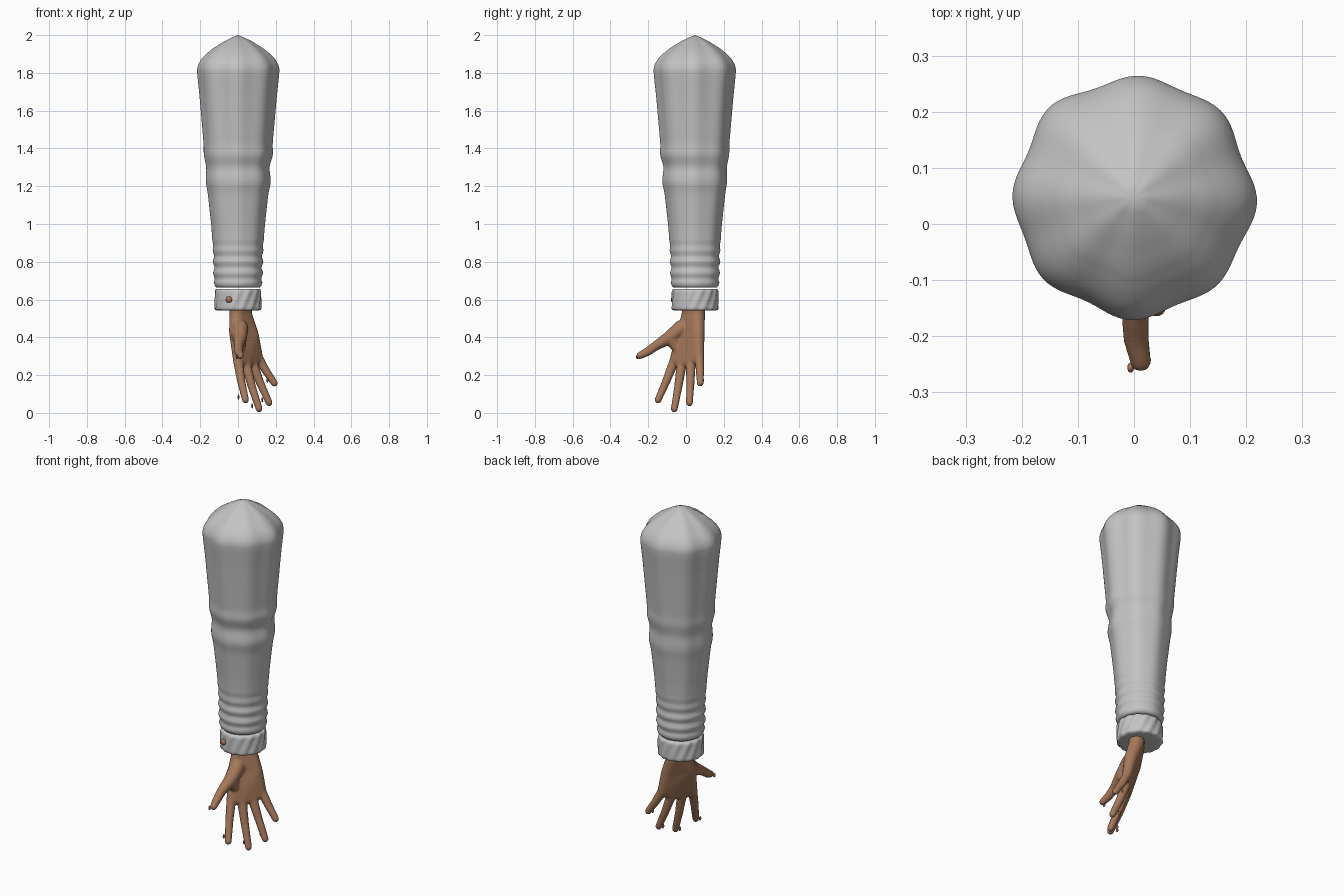
import bpy, bmesh, math
from mathutils import Vector, Matrix

if "Cube" in bpy.data.objects:
    bpy.data.objects.remove(bpy.data.objects["Cube"], do_unlink=True)


def material(name, color):
    m = bpy.data.materials.new(name)
    m.use_nodes = True
    m.diffuse_color = (*color, 1)
    m.node_tree.nodes["Principled BSDF"].inputs["Base Color"].default_value = (*color, 1)
    return m


CLOTH = material("pale grey cloth", (0.55, 0.55, 0.55))
SKIN = material("brown skin", (0.38, 0.19, 0.105))
CENTRE = Vector((0, 0.048, 0))


def finish(bm, name, mat):
    bmesh.ops.recalc_face_normals(bm, faces=bm.faces)
    me = bpy.data.meshes.new(name)
    bm.to_mesh(me)
    bm.free()
    me.materials.append(mat)
    me.shade_smooth()
    ob = bpy.data.objects.new(name, me)
    bpy.context.collection.objects.link(ob)
    return ob


def lathe(name, profile, fold, mat, sides=112, step=0.012):
    """Revolve (radius, height) points, with fold(r, angle, z) shaping the cloth."""
    pts = [profile[0]]
    for (r0, z0), (r1, z1) in zip(profile, profile[1:]):
        n = max(1, round(abs(z1 - z0) / step))
        pts += [(r0 + (r1 - r0) * i / n, z0 + (z1 - z0) * i / n) for i in range(1, n + 1)]
    bm = bmesh.new()
    rings = []
    for r, z in pts:
        ring = []
        for i in range(sides):
            a = math.tau * i / sides
            rr = fold(r, a, z) if r > 0 else 0
            ring.append(bm.verts.new(CENTRE + Vector((rr * math.cos(a), rr * math.sin(a), z))))
        rings.append(ring)
    for lo, hi in zip(rings, rings[1:]):
        for i in range(sides):
            j = (i + 1) % sides
            bm.faces.new((lo[i], lo[j], hi[j], hi[i]))
    bmesh.ops.remove_doubles(bm, verts=bm.verts, dist=0.0001)
    return finish(bm, name, mat)


def bump(z, at, width):
    return math.exp(-((z - at) / width) ** 2)


def sleeve_fold(r, a, z):
    # lengthwise drapes, strongest at the shoulder
    drape = 0.006 + 0.022 * min(1, max(0, (z - 0.7) / 1.1))
    lobes = math.cos(8 * a + 0.25) + 0.35 * math.cos(5 * a + 1)
    out = r * (1 + drape * lobes)
    # elbow creases and gathers above the cuff
    crease = bump(z, 1.37, 0.035) - bump(z, 1.3, 0.035) + bump(z, 1.22, 0.04)
    out += 0.006 * crease * (0.8 + 0.3 * math.cos(a + 0.8))
    if 0.68 < z < 0.94:
        out += 0.0045 * math.cos(math.tau * (z - 0.68) / 0.06) * min(1, (0.94 - z) / 0.12)
    return out


def cuff_fold(r, a, z):
    return r + 0.0025 * math.cos(14 * a - 55 * z)


# Sleeve with a pointed, closed shoulder
lathe("sleeve", [(0, 0.665), (0.114, 0.663), (0.122, 0.672), (0.126, 0.69), (0.13, 0.86),
                 (0.141, 1.0), (0.162, 1.2), (0.177, 1.4), (0.2, 1.68), (0.211, 1.79),
                 (0.212, 1.82), (0.206, 1.845), (0.19, 1.873), (0.165, 1.9), (0.13, 1.93),
                 (0.07, 1.968), (0.03, 1.988), (0, 2.0)], sleeve_fold, CLOTH)

# Cuff band, closed below
lathe("cuff", [(0, 0.542), (0.1, 0.542), (0.118, 0.544), (0.123, 0.552), (0.122, 0.6),
               (0.121, 0.645), (0.116, 0.655), (0.1, 0.657), (0, 0.657)], cuff_fold, CLOTH)


def ellipsoid(name, at, size, mat):
    bm = bmesh.new()
    bmesh.ops.create_uvsphere(bm, u_segments=20, v_segments=12, radius=1,
                              matrix=Matrix.Translation(at) @ Matrix.Diagonal((*size, 1)))
    return finish(bm, name, mat)


ellipsoid("cuff_button", (-0.048, -0.068, 0.6), (0.017, 0.012, 0.017), SKIN)


def hull(bm, balls):
    """Add the convex hull of several (x, y, z, radius) balls."""
    part = bmesh.new()
    for x, y, z, r in balls:
        bmesh.ops.create_icosphere(part, subdivisions=3, radius=r,
                                   matrix=Matrix.Translation((x, y, z)))
    res = bmesh.ops.convex_hull(part, input=part.verts)
    junk = [v for v in res["geom_interior"] if isinstance(v, bmesh.types.BMVert)]
    bmesh.ops.delete(part, geom=junk, context="VERTS")
    tmp = bpy.data.meshes.new("hull")
    part.to_mesh(tmp)
    part.free()
    bm.from_mesh(tmp)
    bpy.data.meshes.remove(tmp)


# Hand: wrist, palm, and digits as tapered chains
wrist = [(-0.002, 0.018, 0.6, 0.042), (0.031, 0.062, 0.6, 0.042)]
wrist_low = [(-0.004, 0.018, 0.52, 0.041), (0.033, 0.06, 0.52, 0.041)]
heel = [(-0.012, -0.012, 0.43, 0.036), (0.075, 0.062, 0.41, 0.036)]
knuckles = [(0.0, -0.062, 0.275, 0.026), (0.04, -0.022, 0.265, 0.027),
            (0.075, 0.025, 0.27, 0.027), (0.106, 0.07, 0.295, 0.026)]
tips = {"index": (0.04, -0.148, 0.068), "middle": (0.112, -0.062, 0.021),
        "ring": (0.165, 0.018, 0.053), "little": (0.193, 0.075, 0.157)}
thumb = [(0.012, -0.025, 0.45, 0.042), (0.012, -0.085, 0.4, 0.036),
         (0.002, -0.16, 0.355, 0.025), (0.004, -0.205, 0.323, 0.023),
         (0.012, -0.245, 0.303, 0.019)]

hand = bmesh.new()
hull(hand, wrist + wrist_low)
hull(hand, wrist_low + heel)
hull(hand, heel + knuckles)
for a, b in zip(thumb, thumb[1:]):
    hull(hand, [a, b])
hull(hand, [thumb[1], (0.012, -0.05, 0.34, 0.024), heel[0]])
for knuckle, tip in zip(knuckles, tips.values()):
    k, t = Vector(knuckle[:3]), Vector(tip)
    mid = k.lerp(t, 0.52) + Vector((-0.004, 0.002, 0))
    hull(hand, [knuckle, (*mid, 0.022)])
    hull(hand, [(*mid, 0.022), (*t, 0.0185)])
hand_ob = finish(hand, "hand", SKIN)
remesh = hand_ob.modifiers.new("Blend", "REMESH")
remesh.mode = "VOXEL"
remesh.voxel_size = 0.006
remesh.use_smooth_shade = True
smooth = hand_ob.modifiers.new("Soften", "SMOOTH")
smooth.factor = 0.5
smooth.iterations = 7

# Small nails standing off the back of each fingertip
for name, tip in tips.items():
    ellipsoid(name + "_nail", Vector(tip) + Vector((-0.037, 0.012, 0.016)),
              (0.005, 0.008, 0.013), SKIN)
ellipsoid("thumb_nail", (-0.006, -0.256, 0.296), (0.006, 0.009, 0.012), SKIN)
